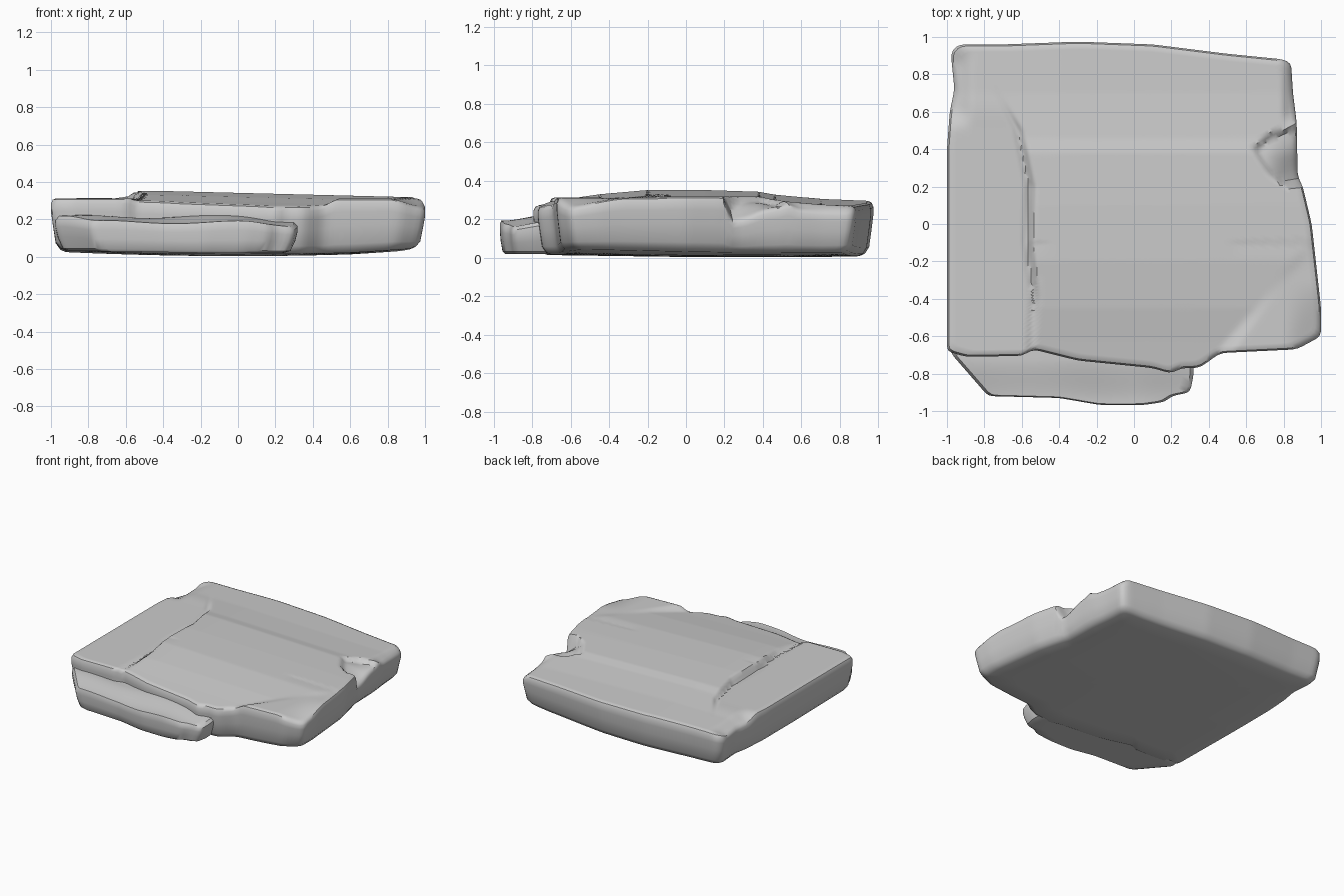
import bpy, bmesh, math
from mathutils import Vector

cube = bpy.data.objects.get("Cube")
if cube:
    bpy.data.objects.remove(cube, do_unlink=True)

stone = bpy.data.materials.new("grey stone")
stone.use_nodes = True
GREY = (0.6, 0.6, 0.6, 1)
stone.diffuse_color = GREY
stone.node_tree.nodes["Principled BSDF"].inputs["Base Color"].default_value = GREY


def step(a, b, v):
    t = min(max((v - a) / (b - a), 0), 1)
    return t * t * (3 - 2 * t)


def mix(a, b, t):
    return a + (b - a) * t


def lerp(points, v):
    """Piecewise linear lookup."""
    if v <= points[0][0]:
        return points[0][1]
    for (a, p), (b, q) in zip(points, points[1:]):
        if v <= b:
            return mix(p, q, (v - a) / (b - a))
    return points[-1][1]


def resample(points, n):
    """Evenly spaced points round a closed outline, corners eased."""
    pts = [Vector(p) for p in points]
    pairs = list(zip(pts, pts[1:] + pts[:1]))
    total = sum((b - a).length for a, b in pairs)
    out, start, i = [], 0, 0
    for k in range(n):
        d = total * k / n
        while d > start + (pairs[i][1] - pairs[i][0]).length:
            start += (pairs[i][1] - pairs[i][0]).length
            i += 1
        a, b = pairs[i]
        out.append(a.lerp(b, (d - start) / (b - a).length))
    return [(out[k - 1] + out[k] * 2 + out[(k + 1) % n]) / 4 for k in range(n)]


def slab(name, outline, centre, top, bottom, sides, count, rings):
    """Closed stone: underside rings, side rings, then a sculpted top."""
    centre = Vector(centre)
    rim = [p - centre for p in resample(outline, count)]
    low, high = sides[0][0], sides[-1][0]
    levels = [(low * k / 6, 0) for k in range(1, 6)] + sides
    levels += [(high * (1 - k / rings), 1) for k in range(1, rings)]
    bm = bmesh.new()

    def vert(p, t):
        return bm.verts.new((p.x, p.y, mix(bottom(p.x, p.y), top(p.x, p.y), t)))

    loops = [[vert(centre + r * s, t) for r in rim] for s, t in levels]
    for a, b in zip(loops, loops[1:]):
        for k in range(count):
            j = (k + 1) % count
            bm.faces.new((a[k], a[j], b[j], b[k]))
    base, cap = vert(centre, 0), vert(centre, 1)
    for k in range(count):
        j = (k + 1) % count
        bm.faces.new((base, loops[0][j], loops[0][k]))
        bm.faces.new((cap, loops[-1][k], loops[-1][j]))
    bmesh.ops.recalc_face_normals(bm, faces=bm.faces)
    mesh = bpy.data.meshes.new(name)
    bm.to_mesh(mesh)
    bm.free()
    mesh.materials.append(stone)
    obj = bpy.data.objects.new(name, mesh)
    bpy.context.collection.objects.link(obj)
    bpy.ops.object.select_all(action='DESELECT')
    obj.select_set(True)
    bpy.context.view_layer.objects.active = obj
    bpy.ops.object.shade_smooth_by_angle(angle=math.radians(40))
    return obj


# Height rules for the worn top
RISE = [(-.78, .285), (-.62, .305), (-.45, .33), (-.2, .352), (.1, .352),
        (.38, .343), (.46, .328), (.7, .306), (.97, .295)]
SEAM = [(-.7, -.55), (-.4, -.535), (-.1, -.57), (.2, -.56), (.5, -.62), (.75, -.76)]


def slab_top(x, y):
    z = lerp(RISE, y) - .025 * max(0, x + .4)
    # broad worn disc in the middle
    disc = math.hypot((x - .03) / .5, (y + .05) / .52)
    z -= .014 * step(.9, 1.12, disc) * step(.2, -.1, -y) if y < -.1 else 0
    # raised front corner behind a diagonal crack
    across = (x - .47) * .35 - (y + .65) * .28
    z = mix(z, .312, step(0, .03, across) * step(.1, -.3, y))
    z -= .05 * step(.8, 1, x) * step(-.3, -.65, y)
    # side panel and its seam
    d = x - lerp(SEAM, y)
    z = mix(z, .313, step(.04, -.01, d) * step(.72, .5, y))
    z -= .014 * math.exp(-(d / .018) ** 2) * step(.75, .45, y)
    # worn back corner beyond the panel
    z -= .035 * step(-.85, -.96, x) * step(.5, .62, y) * step(.98, .85, y)
    # broken chip on one edge
    edge = lerp([(.2, .8), (.27, .7), (.4, .62), (.47, .7), (.53, .86)], y)
    chip = step(.19, .24, y) * step(.54, .48, y) * step(edge, edge + .05, x)
    z -= chip * (.03 + .1 * step(.7, .92, x) * step(.5, .25, y))
    z -= .03 * step(.78, .85, x) * step(.5, .6, y)
    return z


def slab_bottom(x, y):
    return .004 + .025 * x * x + .014 * max(0, -y) + .03 * max(0, x - .6) + .02 * max(0, y - .7)


def ledge_top(x, y):
    z = mix(.185, .215, step(-.95, -.72, y)) - .02 * step(0, .3, x)
    return z + .008 * math.sin(9 * x + 5 * y)


def ledge_bottom(x, y):
    return .03 - .01 * step(-.8, 0, x)


# Main paving slab
slab("main_slab",
     [(-1, -.68), (-.9, -.71), (-.6, -.705), (-.54, -.67), (-.3, -.73), (.1, -.77),
      (.2, -.8), (.25, -.77), (.35, -.77), (.46, -.69), (.87, -.67), (1, -.6),
      (1, -.45), (.95, 0), (.9, .21), (.875, .25), (.87, .54), (.85, .7), (.84, .86),
      (.8, .88), (.5, .91), (.1, .96), (-.3, .975), (-.7, .96), (-.94, .96),
      (-.98, .92), (-.96, .72), (-.985, .6), (-1, .4)],
     (0, .1), slab_top, slab_bottom,
     [(.92, 0), (.95, .04), (.975, .16), (.99, .5), (1, .75), (1, .9), (.99, .975), (.97, 1)],
     260, 60)

# Broken lower layer along the front
slab("front_ledge",
     [(-.98, -.69), (-.78, -.92), (-.4, -.93), (-.18, -.968), (.05, -.968), (.17, -.95),
      (.2, -.92), (.3, -.9), (.32, -.8), (.3, -.6), (-.97, -.6)],
     (-.3, -.74), ledge_top, ledge_bottom,
     [(.88, 0), (.94, .08), (.98, .4), (1, .7), (1, .88), (.97, 1)],
     120, 14)
